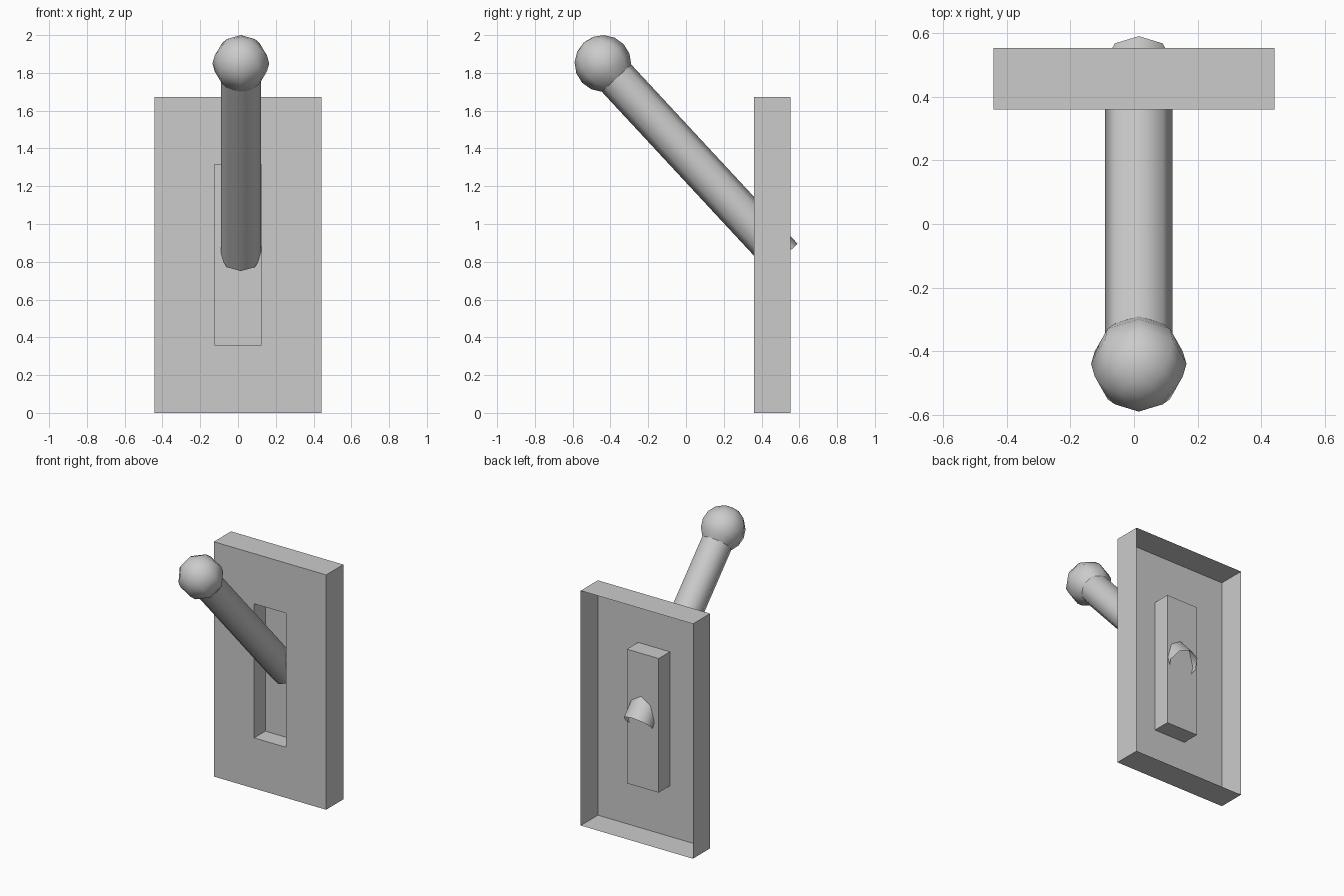
import bpy, bmesh, math
from mathutils import Matrix, Vector

if "Cube" in bpy.data.objects:
    bpy.data.objects.remove(bpy.data.objects["Cube"])


def add_object(name, bm, smooth=False):
    mesh = bpy.data.meshes.new(name)
    for f in bm.faces:
        f.smooth = smooth
    bm.to_mesh(mesh)
    bm.free()
    obj = bpy.data.objects.new(name, mesh)
    bpy.context.collection.objects.link(obj)
    return obj


# Wall plate: thin open-backed shell with a recessed slot, as nested rectangles
# (half width, bottom, top, depth) from the back rim to the slot floor
bm = bmesh.new()
rects = [(0.442, 0.0, 1.672, 0.553), (0.442, 0.0, 1.672, 0.36),
         (0.125, 0.36, 1.315, 0.36), (0.125, 0.36, 1.315, 0.486)]
loops = [[bm.verts.new((x, y, z)) for x, z in ((-w, z0), (w, z0), (w, z1), (-w, z1))]
         for w, z0, z1, y in rects]
for a, b in zip(loops, loops[1:]):
    for i in range(4):
        j = (i + 1) % 4
        bm.faces.new((a[i], a[j], b[j], b[i]))
bm.faces.new(loops[-1])
add_object("slotted_plate", bm)

# Lever frame: local +z runs from the knob centre to the lever's lower end
knob = Vector((0.015, -0.44, 1.85))
tip = Vector((0.015, 0.513, 0.823))
d = tip - knob
length = d.length
frame = Matrix.Translation(knob) @ Matrix.Rotation(math.atan2(-d.y, d.z), 4, 'X')
R = 0.15
neck = R * math.sqrt(0.5)

# Knob: eight-sided ball, open where the lever meets its 45 degree ring
bm = bmesh.new()
bmesh.ops.create_uvsphere(bm, u_segments=8, v_segments=8, radius=R)
bmesh.ops.delete(bm, geom=[v for v in bm.verts if v.co.z > neck + 0.005], context='VERTS')
bm.transform(frame)
add_object("lever_knob", bm, True)

# Lever shaft: open eight-sided tube passing through the slot floor
bm = bmesh.new()
bmesh.ops.create_cone(bm, segments=8, radius1=neck, radius2=neck, depth=length - neck,
                      cap_ends=False,
                      matrix=Matrix.Translation((0, 0, (length + neck) / 2)))
bm.transform(frame)
add_object("lever_shaft", bm, True)
